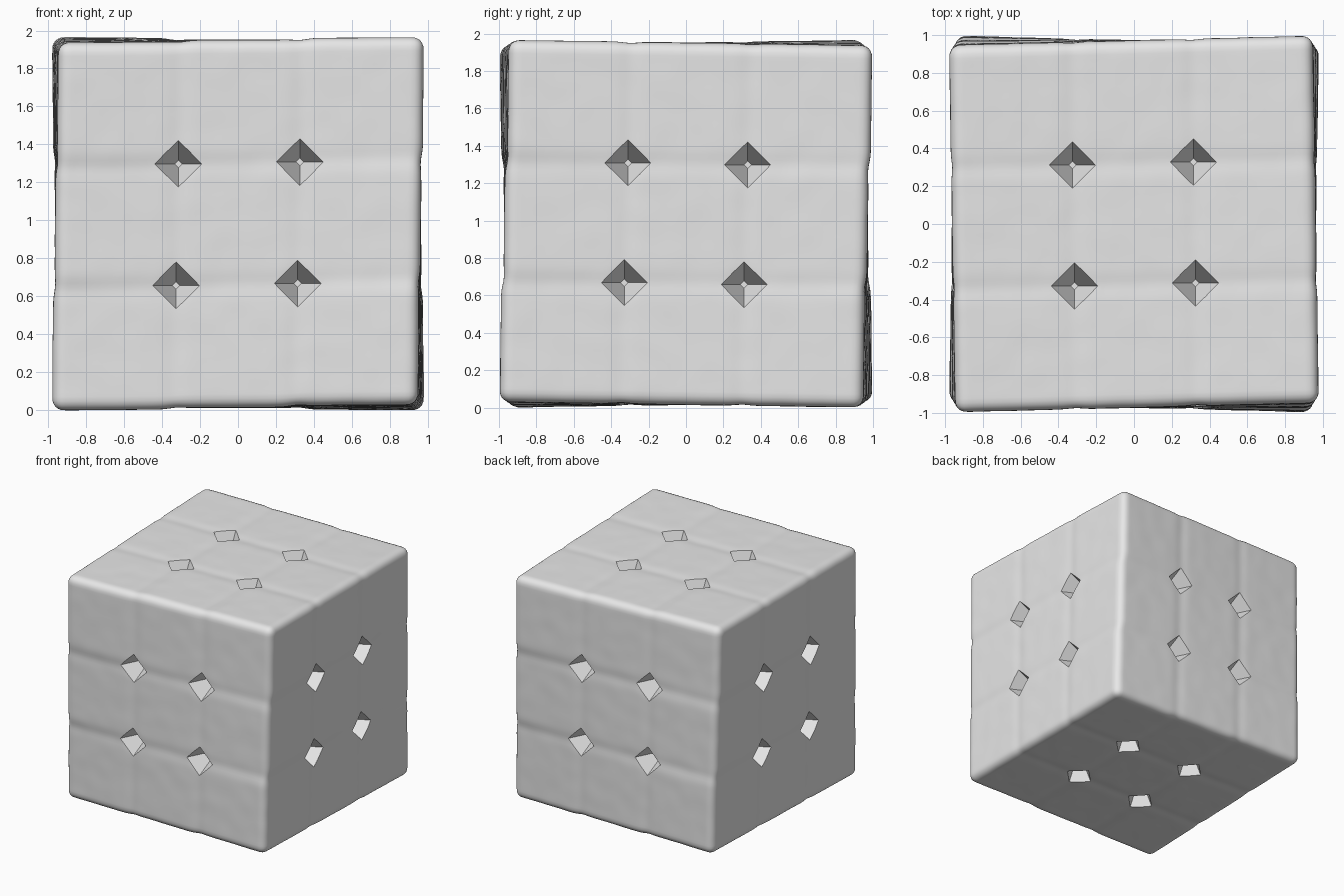
import bpy
import bmesh
import math
from mathutils import Vector, Matrix, noise

default = bpy.data.objects.get("Cube")
if default:
    bpy.data.objects.remove(default, do_unlink=True)

HALF = Vector((0.963, 0.972, 0.968))   # half size of the block
CENTRE = Vector((0, 0, 0.983))
ROUND = 0.06                           # edge rounding
SEAM = 0.32                            # seam offset from the middle
CUTS = 80

# Light grey plastic
grey = bpy.data.materials.new("light_grey")
grey.use_nodes = True
grey.diffuse_color = (0.8, 0.8, 0.8, 1)
grey.node_tree.nodes["Principled BSDF"].inputs["Base Color"].default_value = (0.8, 0.8, 0.8, 1)


def layer(t):
    """Partly stepped position, so each third turns as a layer."""
    step = 0.5 * (math.tanh((t - SEAM) / 0.04) + math.tanh((t + SEAM) / 0.04))
    return 0.5 * t + 0.5 * step


def warp(p):
    """Slightly misaligned layers of the block."""
    x, y, z = p
    return Vector((x - 0.017 * y * layer(z),
                   y + 0.027 * x * layer(z),
                   z - 0.016 * layer(x) * y)) + CENTRE


def seam(t):
    return math.exp(-((abs(t) - SEAM) / 0.05) ** 2)


def surface(p):
    """Round the edges, then press in the seams and the hollows at crossings."""
    inner = Vector([max(ROUND - h, min(h - ROUND, c)) for c, h in zip(p, HALF)])
    normal = (p - inner).normalized()
    sx, sy, sz = (seam(c) for c in p)
    depth = 0.006 * (sx + sy + sz) + 0.018 * (sx * sy + sy * sz + sz * sx)
    depth += 0.002 * noise.noise(p * 7)
    return warp(inner + normal * (ROUND - depth))


def make_object(name, bm):
    mesh = bpy.data.meshes.new(name)
    bm.to_mesh(mesh)
    bm.free()
    mesh.materials.append(grey)
    obj = bpy.data.objects.new(name, mesh)
    bpy.context.collection.objects.link(obj)
    return obj


# Block: a dense cube shaped by the surface rule
bm = bmesh.new()
bmesh.ops.create_cube(bm, size=2)
bmesh.ops.subdivide_edges(bm, edges=bm.edges[:], cuts=CUTS, use_grid_fill=True)
for v in bm.verts:
    v.co = surface(Vector([c * h for c, h in zip(v.co, HALF)]))
block = make_object("puzzle_block", bm)

# Diamond pits: four-sided cones at the seam crossings of every side
bm = bmesh.new()
PIT = 0.25
for axis in range(3):
    for side in (-1, 1):
        normal = Vector((0, 0, 0))
        normal[axis] = side
        turn = (-normal).to_track_quat('Z', 'Y').to_matrix().to_4x4()
        for u in (-SEAM, SEAM):
            for w in (-SEAM, SEAM):
                spot = normal * (HALF[axis] + 0.04 - PIT / 2)
                spot[(axis + 1) % 3] = u
                spot[(axis + 2) % 3] = w
                bmesh.ops.create_cone(bm, cap_ends=True, segments=4,
                                      radius1=0.146, radius2=0.02, depth=PIT,
                                      matrix=Matrix.Translation(warp(spot)) @ turn)
cutter = make_object("pit_cutter", bm)
cutter.hide_render = True

# Cut the pits and smooth the rounded parts
cut = block.modifiers.new("pits", 'BOOLEAN')
cut.operation = 'DIFFERENCE'
cut.solver = 'EXACT'
cut.object = cutter
bpy.ops.object.select_all(action='DESELECT')
block.select_set(True)
bpy.context.view_layer.objects.active = block
bpy.ops.object.modifier_apply(modifier=cut.name)
bpy.data.objects.remove(cutter, do_unlink=True)
bpy.ops.object.shade_smooth_by_angle(angle=math.radians(35))
